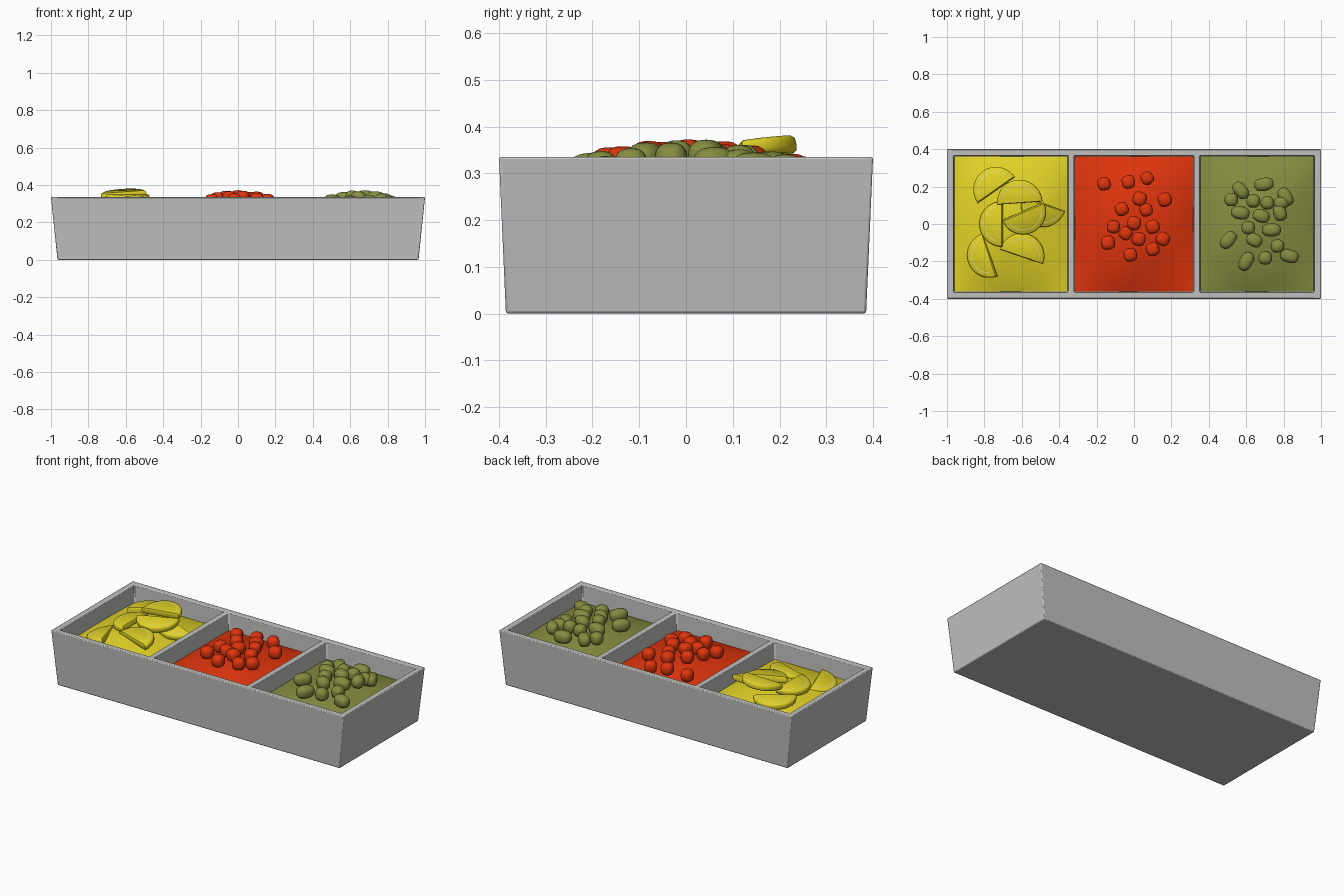
import bpy, bmesh, math, random
from math import sin, cos, pi, radians

if "Cube" in bpy.data.objects:
    bpy.data.objects.remove(bpy.data.objects["Cube"])
random.seed(4)

def material(name, rgb):
    m = bpy.data.materials.new(name)
    m.diffuse_color = (*rgb, 1)
    m.use_nodes = True
    m.node_tree.nodes["Principled BSDF"].inputs["Base Color"].default_value = m.diffuse_color
    return m

GREY = material("tray grey", (0.53, 0.53, 0.515))
YELLOW = material("lemon yellow", (0.76, 0.65, 0.02))
RED = material("cherry red", (0.74, 0.035, 0.004))
GREEN = material("olive green", (0.235, 0.265, 0.05))
PITH = material("pale pith", (0.85, 0.8, 0.5))

def finish(bm, name, mats, smooth=40):
    bmesh.ops.remove_doubles(bm, verts=bm.verts, dist=1e-5)
    bmesh.ops.recalc_face_normals(bm, faces=bm.faces)
    me = bpy.data.meshes.new(name)
    bm.to_mesh(me)
    bm.free()
    for m in mats:
        me.materials.append(m)
    ob = bpy.data.objects.new(name, me)
    bpy.context.collection.objects.link(ob)
    bpy.ops.object.select_all(action='DESELECT')
    ob.select_set(True)
    bpy.context.view_layer.objects.active = ob
    bpy.ops.object.shade_smooth_by_angle(angle=radians(smooth))
    return ob

# Tray: rim grid with three open cells, tapered outside, nearly straight pockets
TOP, FLOOR = 0.335, 0.04
XS = [-1, -0.965, -0.35, -0.32, 0.32, 0.35, 0.965, 1]
YS = [-0.4, -0.365, 0.365, 0.4]
bm = bmesh.new()
top = [[bm.verts.new((x, y, TOP)) for y in YS] for x in XS]
for i in range(7):
    for j in range(3):
        ring = [top[i][j], top[i + 1][j], top[i + 1][j + 1], top[i][j + 1]]
        if j == 1 and i in (1, 3, 5):
            cx = (XS[i] + XS[i + 1]) / 2
            low = [bm.verts.new((cx + (v.co.x - cx) * 0.96, v.co.y * 0.97, FLOOR)) for v in ring]
            for k in range(4):
                n = (k + 1) % 4
                bm.faces.new((ring[k], ring[n], low[n], low[k]))
            bm.faces.new(low)
        else:
            bm.faces.new(ring)
edge = ([top[i][0] for i in range(8)] + [top[7][1], top[7][2]]
        + [top[i][3] for i in range(7, -1, -1)] + [top[0][2], top[0][1]])
base = [bm.verts.new((v.co.x * 0.965, v.co.y * 0.963, 0)) for v in edge]
for k in range(len(edge)):
    n = (k + 1) % len(edge)
    bm.faces.new((edge[k], edge[n], base[n], base[k]))
bm.faces.new(base)
tray = finish(bm, "tray", [GREY])
bev = tray.modifiers.new("soft_edges", 'BEVEL')
bev.width, bev.segments, bev.limit_method = 0.005, 2, 'ANGLE'
bev.angle_limit = radians(40)

# Mounded filling in each pocket
def mound(x, y, cx):
    u, v = (x - cx) / 0.32, y / 0.365
    ripple = 0.004 * sin(17 * x + 3) * sin(15 * y + 2 * x)
    k = max(0, 1 - u * u) * max(0, 1 - v * v)
    return 0.226 + 0.078 * k + ripple * k

def filling(name, cx, hw, mat):
    bm = bmesh.new()
    bmesh.ops.create_grid(bm, x_segments=28, y_segments=32, size=1)
    for v in bm.verts:
        x, y = cx + v.co.x * hw, v.co.y * 0.361
        v.co = (x, y, mound(x, y, cx))
    ob = finish(bm, name, [mat], 60)
    if ob.data.polygons[0].normal.z < 0:
        ob.data.flip_normals()

LX, RX = -0.6575, 0.6575
filling("lemon_filling", LX, 0.303, YELLOW)
filling("cherry_filling", 0, 0.316, RED)
filling("olive_filling", RX, 0.303, GREEN)

# Half lemon slices: straight cut along local x, round rind towards local +y
def slice_half(name, x, y, z, turn, lift, roll, L=0.122, R=0.125, T=0.036):
    bm = bmesh.new()
    n = 24
    def ring(s, z):
        return [bm.verts.new((L * s * cos(pi * i / n), R * (0.4 + s * (sin(pi * i / n) - 0.4)), z))
                for i in range(n + 1)]
    layers = [ring(0.9, 0), ring(0.98, 0.005), ring(1, 0.013),
              ring(1, T - 0.013), ring(0.98, T - 0.005), ring(0.9, T)]
    for a, b in zip(layers, layers[1:]):
        for i in range(n + 1):
            j = (i + 1) % (n + 1)
            bm.faces.new((a[i], a[j], b[j], b[i]))
    bm.faces.new(layers[0])
    bm.faces.new(layers[-1])
    # thin pith line on the upper face
    arc = [[bm.verts.new((L * s * cos(t), R * s * sin(t), T + 0.001)) for s in (0.78, 0.805)]
           for t in [pi * (0.1 + 0.8 * i / n) for i in range(n + 1)]]
    for i in range(n):
        f = bm.faces.new((arc[i][0], arc[i][1], arc[i + 1][1], arc[i + 1][0]))
        f.material_index = 1
        f.normal_update()
    ob = finish(bm, name, [YELLOW, PITH], 50)
    ob.location = (x, y, z)
    ob.rotation_euler = (radians(lift), radians(roll), radians(turn))

# x, y, z, turn, lift of the rind, sideways roll
SLICES = [(-0.735, 0.18, 0.285, 35, -4, 0), (-0.61, 0.115, 0.327, 4, 8, -4),
          (-0.70, 0, 0.293, 90, -7, 0), (-0.595, 0.07, 0.318, 203, -7, 0),
          (-0.485, 0.11, 0.285, 162, -4, -8), (-0.6, -0.17, 0.272, -19, 12, 0),
          (-0.765, -0.165, 0.262, 108, -12, 4)]
for n, s in enumerate(SLICES):
    slice_half(f"lemon_slice_{n + 1}", *s)

# Small round fruit resting on the mounds
def fruit(name, x, y, z, size, turn, mat, power):
    bm = bmesh.new()
    bmesh.ops.create_uvsphere(bm, u_segments=20, v_segments=12, radius=1)
    for v in bm.verts:
        # power above 2 gives slightly boxy, blunt fruit
        n = sum(abs(c) ** power for c in v.co) ** (1 / power)
        v.co = [c / n * s for c, s in zip(v.co, size)]
    ob = finish(bm, name, [mat], 60)
    ob.location = (x, y, z)
    ob.rotation_euler = (0, 0, radians(turn))

# Cherries: x, y
CHERRIES = [(-.16, .215), (-.03, .225), (.07, .245), (.03, .135), (.165, .13), (-.065, .08),
            (.065, .075), (-.11, -.015), (0, .005), (.10, -.015), (-.045, -.05), (.025, -.08),
            (-.14, -.10), (.155, -.08), (.10, -.135), (-.02, -.165)]
for n, (x, y) in enumerate(CHERRIES):
    r = random.uniform(0.034, 0.038)
    fruit(f"cherry_{n + 1}", x, y, mound(x, y, 0) + 0.033, (r, r, 0.035),
          random.uniform(0, 90), RED, 2.8)

# Olives: x, y, turn, half length
OLIVES = [(.57, .18, -50, .05), (.695, .212, 10, .052), (.81, .145, -60, .052), (.52, .13, 0, .036),
          (.638, .123, 0, .036), (.713, .113, 0, .036), (.788, .113, 20, .04), (.568, .06, -10, .05),
          (.68, .043, -20, .046), (.78, .06, -70, .045), (.611, -.02, 0, .036), (.735, -.032, 0, .051),
          (.504, -.086, 50, .052), (.643, -.086, -30, .044), (.767, -.118, 0, .036),
          (.702, -.182, 0, .036), (.60, -.20, 60, .053), (.831, -.172, -15, .05)]
for n, (x, y, t, h) in enumerate(OLIVES):
    fruit(f"olive_{n + 1}", x, y, mound(x, y, RX) + 0.03, (h, 0.035, 0.036), t, GREEN, 2.6)
